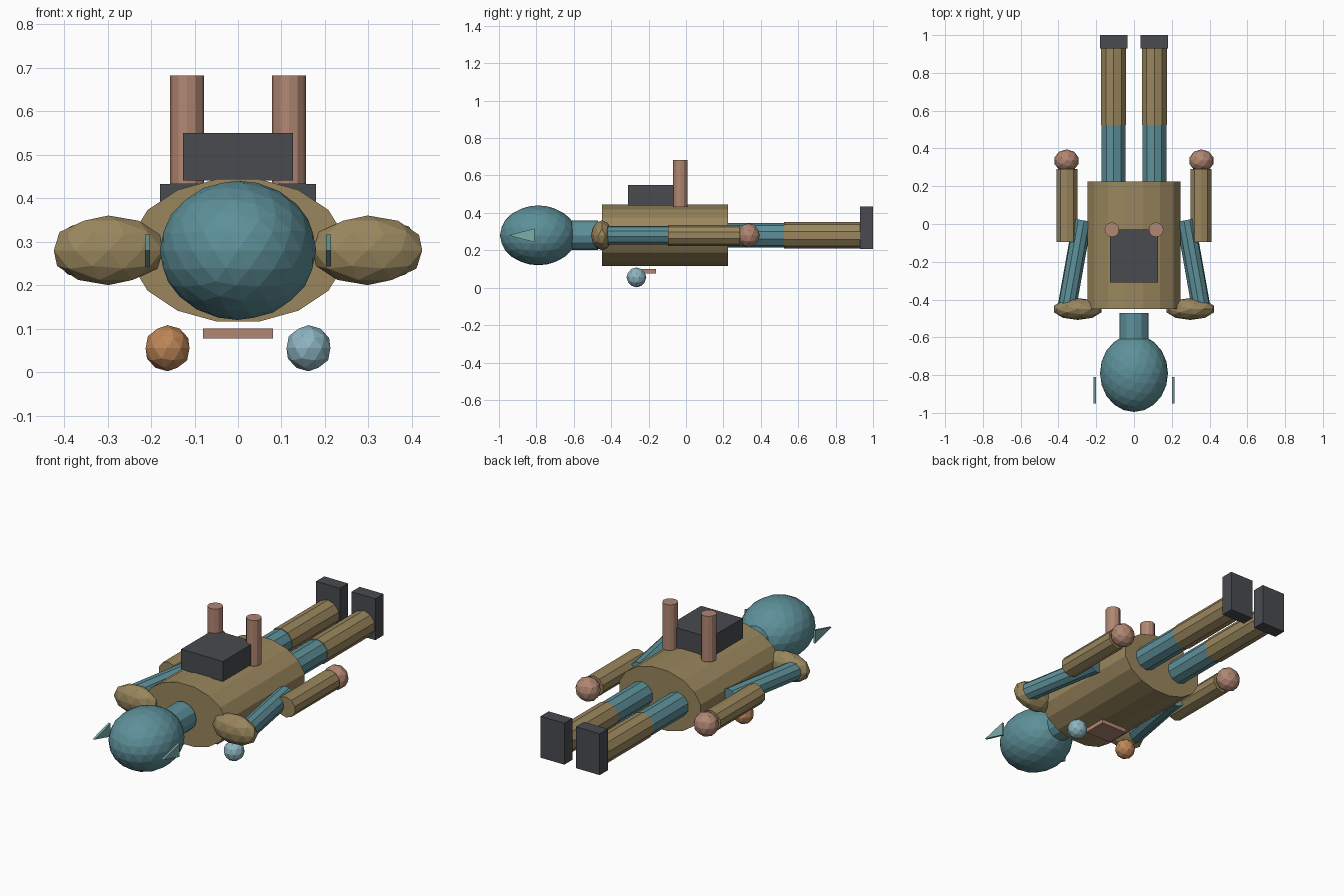
import bpy, bmesh
from math import pi
from mathutils import Vector, Matrix

if "Cube" in bpy.data.objects:
    bpy.data.objects.remove(bpy.data.objects["Cube"])


def material(name, rgb):
    m = bpy.data.materials.new(name)
    m.diffuse_color = (*rgb, 1)
    m.use_nodes = True
    m.node_tree.nodes["Principled BSDF"].inputs["Base Color"].default_value = m.diffuse_color
    return m


TEAL = material("teal", (0.11, 0.28, 0.32))
TAN = material("tan", (0.32, 0.24, 0.11))
DARK = material("dark", (0.065, 0.07, 0.08))
COPPER = material("copper", (0.44, 0.24, 0.17))
MINT = material("mint", (0.20, 0.42, 0.40))
ORANGE = material("orange", (0.52, 0.24, 0.10))
BLUE = material("pale_blue", (0.27, 0.46, 0.53))


def finish(name, bm, mat):
    bmesh.ops.recalc_face_normals(bm, faces=bm.faces)
    me = bpy.data.meshes.new(name)
    bm.to_mesh(me)
    bm.free()
    me.materials.append(mat)
    ob = bpy.data.objects.new(name, me)
    bpy.context.collection.objects.link(ob)
    return ob


def box(name, lo, hi, mat):
    lo, hi = Vector(lo), Vector(hi)
    bm = bmesh.new()
    bmesh.ops.create_cube(bm, size=1)
    bmesh.ops.scale(bm, vec=hi - lo, verts=bm.verts)
    bmesh.ops.translate(bm, vec=(lo + hi) / 2, verts=bm.verts)
    return finish(name, bm, mat)


def ball(name, centre, radii, mat, sub=2):
    bm = bmesh.new()
    bmesh.ops.create_icosphere(bm, subdivisions=sub, radius=1)
    bmesh.ops.scale(bm, vec=radii, verts=bm.verts)
    bmesh.ops.translate(bm, vec=centre, verts=bm.verts)
    return finish(name, bm, mat)


def tube(name, a, b, rx, ry, mat, sides=10, turn=0.0):
    a, b = Vector(a), Vector(b)
    d = b - a
    bm = bmesh.new()
    bmesh.ops.create_cone(bm, cap_ends=True, segments=sides, radius1=1, radius2=1, depth=d.length)
    bmesh.ops.rotate(bm, matrix=Matrix.Rotation(turn, 3, 'Z'), verts=bm.verts)
    bmesh.ops.scale(bm, vec=(rx, ry, 1), verts=bm.verts)
    rot = Vector((0, 0, 1)).rotation_difference(d).to_matrix()
    bmesh.ops.rotate(bm, matrix=rot, verts=bm.verts)
    bmesh.ops.translate(bm, vec=(a + b) / 2, verts=bm.verts)
    return finish(name, bm, mat)


def ear(name, x, mat):
    bm = bmesh.new()
    pts = [(-0.95, 0.28), (-0.81, 0.243), (-0.81, 0.316)]
    f = bm.faces.new([bm.verts.new((x - 0.006, y, z)) for y, z in pts])
    out = bmesh.ops.extrude_face_region(bm, geom=[f])["geom"]
    bmesh.ops.translate(bm, vec=(0.012, 0, 0),
                        verts=[v for v in out if isinstance(v, bmesh.types.BMVert)])
    return finish(name, bm, mat)


Z = 0.28  # height of the body axis

# Torso, neck and head
tube("torso", (0, -0.45, Z), (0, 0.225, Z), 0.25, 0.167, TAN, 16, pi / 16)
tube("neck", (0, -0.61, Z), (0, -0.47, Z), 0.078, 0.078, TEAL, 12)
ball("head", (0, -0.79, Z), (0.18, 0.205, 0.16), TEAL, 3)

# Backpack and chest plate
box("backpack", (-0.126, -0.31, 0.44), (0.126, -0.03, 0.55), DARK)
box("chest_plate", (-0.08, -0.29, 0.077), (0.08, -0.16, 0.1), COPPER)

# Mirrored parts
for s, side in ((-1, "left"), (1, "right")):
    ear(side + "_ear", s * 0.208, MINT)
    ball(side + "_shoulder", (s * 0.298, -0.45, Z), (0.132, 0.058, 0.08), TAN)
    tube(side + "_upper_arm", (s * 0.355, -0.44, Z), (s * 0.273, 0.02, Z), 0.05, 0.05, TEAL)
    tube(side + "_forearm", (s * 0.355, -0.095, Z), (s * 0.355, 0.29, Z), 0.058, 0.056, TAN)
    ball(side + "_hand", (s * 0.357, 0.335, Z), (0.066, 0.06, 0.065), COPPER)
    tube(side + "_thigh", (s * 0.108, 0.15, Z), (s * 0.108, 0.54, Z), 0.066, 0.066, TEAL)
    tube(side + "_shin", (s * 0.108, 0.525, Z), (s * 0.108, 0.935, Z), 0.07, 0.07, TAN)
    cx = s * 0.107
    box(side + "_foot", (cx - 0.072, 0.93, 0.207), (cx + 0.072, 1.0, 0.433), DARK)
    tube(side + "_exhaust", (s * 0.117, -0.03, 0.432), (s * 0.117, -0.03, 0.682),
         0.039, 0.039, COPPER, 12)
    ball(side + "_lamp", (s * 0.162, -0.265, 0.055), (0.053, 0.053, 0.053),
         ORANGE if s < 0 else BLUE)
